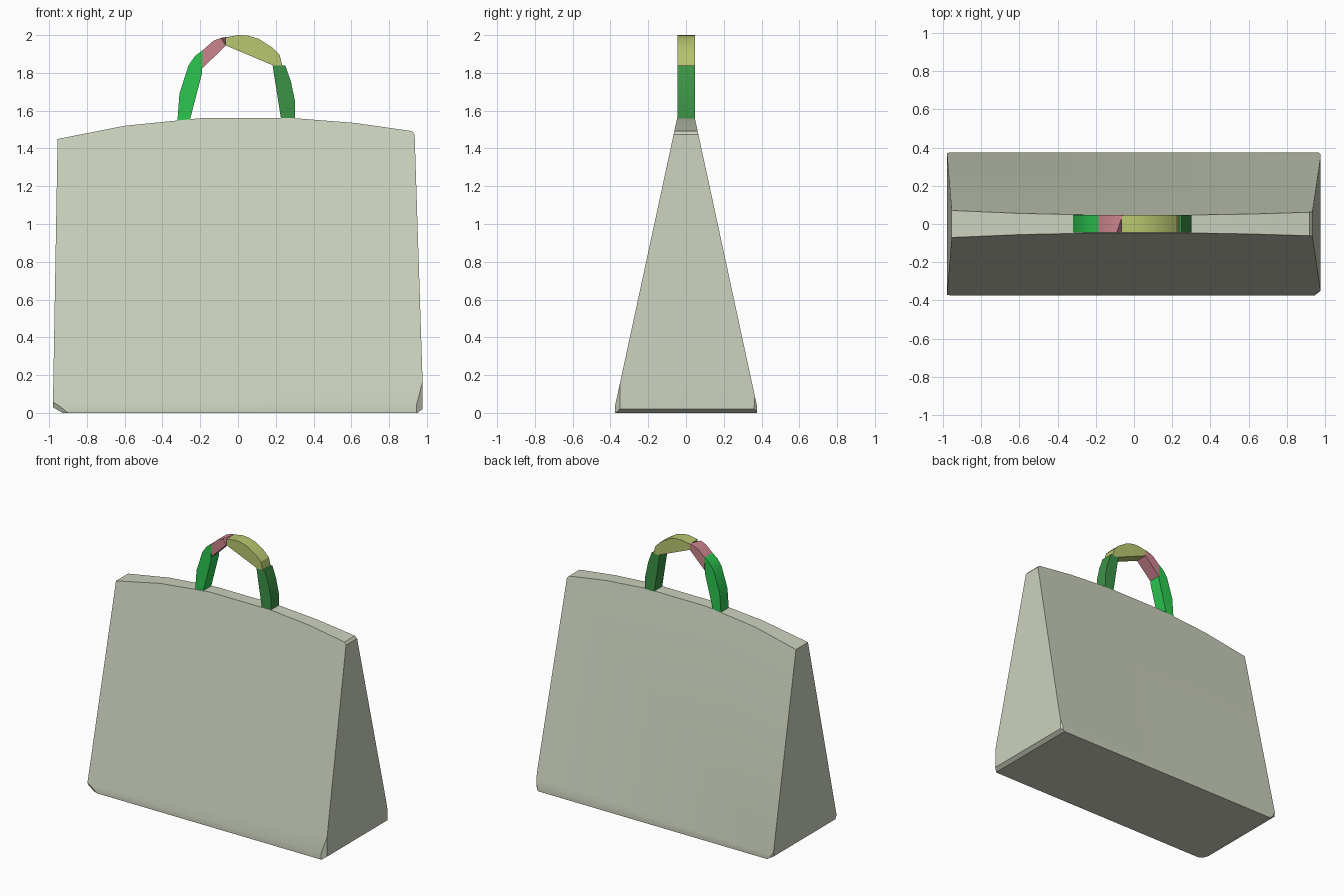
import bpy
import bmesh
import math
from mathutils import Vector

cube = bpy.data.objects.get("Cube")
if cube:
    bpy.data.objects.remove(cube, do_unlink=True)


def material(name, rgb):
    mat = bpy.data.materials.new(name)
    mat.use_nodes = True
    color = (*rgb, 1.0)
    mat.diffuse_color = color
    bsdf = mat.node_tree.nodes["Principled BSDF"]
    bsdf.inputs["Base Color"].default_value = color
    bsdf.inputs["Roughness"].default_value = 0.8
    return mat


def plane(a, b, c):
    """Cutting plane through three points, facing away from the bag's middle."""
    a, b, c = Vector(a), Vector(b), Vector(c)
    normal = (b - a).cross(c - a).normalized()
    if normal.dot(a - Vector((0, 0, 0.7))) < 0:
        normal.negate()
    return a, normal


def prism(name, outline, y0, y1, mat, cuts=()):
    """Extrude an x-z outline along y, then slice off the outside of each cut."""
    bm = bmesh.new()
    face = bm.faces.new([bm.verts.new((x, y0, z)) for x, z in outline])
    new = bmesh.ops.extrude_face_region(bm, geom=[face])["geom"]
    bmesh.ops.translate(bm, vec=(0, y1 - y0, 0),
                        verts=[g for g in new if isinstance(g, bmesh.types.BMVert)])
    for co, normal in cuts:
        bmesh.ops.bisect_plane(bm, geom=bm.verts[:] + bm.edges[:] + bm.faces[:],
                               plane_co=co, plane_no=normal, clear_outer=True)
        bmesh.ops.holes_fill(bm, edges=[e for e in bm.edges if e.is_boundary], sides=0)
    bmesh.ops.recalc_face_normals(bm, faces=bm.faces[:])
    mesh = bpy.data.meshes.new(name)
    bm.to_mesh(mesh)
    bm.free()
    obj = bpy.data.objects.new(name, mesh)
    bpy.context.collection.objects.link(obj)
    mesh.materials.append(mat)
    bpy.ops.object.select_all(action='DESELECT')
    obj.select_set(True)
    bpy.context.view_layer.objects.active = obj
    bpy.ops.object.shade_smooth_by_angle(angle=math.radians(25))
    return obj


canvas = material("pale sage", (0.60, 0.64, 0.51))
bright_green = material("bright green", (0.025, 0.57, 0.08))
dark_green = material("dark green", (0.045, 0.29, 0.061))
pink = material("dusty pink", (0.60, 0.23, 0.27))
yellow = material("olive yellow", (0.485, 0.565, 0.16))

# Bag body: arched outline, sloping front and back, nipped bottom corners
body_outline = [(-0.93, 0), (-0.98, 0.03), (-0.955, 1.45), (-0.6, 1.52), (-0.2, 1.56),
                (0.3, 1.56), (0.62, 1.535), (0.92, 1.492), (0.935, 1.475),
                (0.977, 0.17), (0.977, 0.02), (0.95, 0)]
slopes = [plane((0, s * 0.375, 0.04), (1, s * 0.375, 0.04), (0, s * 0.047, 1.56))
          for s in (-1, 1)]
corners = [
    plane((-0.98, -0.362, 0.04), (-0.95, -0.375, 0.04), (-0.9, -0.375, 0.0)),
    plane((0.977, -0.35, 0.02), (0.945, -0.375, 0.01), (0.977, -0.348, 0.17)),
    plane((-0.98, 0.365, 0.04), (-0.965, 0.375, 0.04), (-0.95, 0.375, 0.0)),
    plane((0.977, 0.36, 0.02), (0.965, 0.375, 0.02), (0.977, 0.365, 0.09)),
]
prism("bag_body", body_outline, -0.375, 0.375, canvas, slopes + corners)

# Handle: four arched segments
prism("handle_right_strap",
      [(-0.322, 1.53), (-0.31, 1.69), (-0.262, 1.84), (-0.227, 1.89), (-0.187, 1.92),
       (-0.19, 1.80), (-0.26, 1.53)], -0.045, 0.048, bright_green)
prism("handle_right_bend",
      [(-0.187, 1.825), (-0.187, 1.92), (-0.13, 1.97), (-0.09, 1.985), (-0.06, 1.99),
       (-0.06, 1.95)], -0.045, 0.048, pink,
      [plane((-0.09, -0.045, 1.985), (-0.06, 0.048, 1.99), (-0.066, -0.045, 1.945))])
prism("handle_top",
      [(-0.065, 1.945), (-0.065, 1.988), (0.0, 2.0), (0.05, 1.998), (0.11, 1.98),
       (0.18, 1.935), (0.22, 1.895), (0.235, 1.838), (0.19, 1.838)],
      -0.045, 0.048, yellow)
prism("handle_left_strap",
      [(0.183, 1.84), (0.25, 1.84), (0.28, 1.755), (0.302, 1.65), (0.302, 1.53),
       (0.232, 1.53)], -0.045, 0.048, dark_green)
